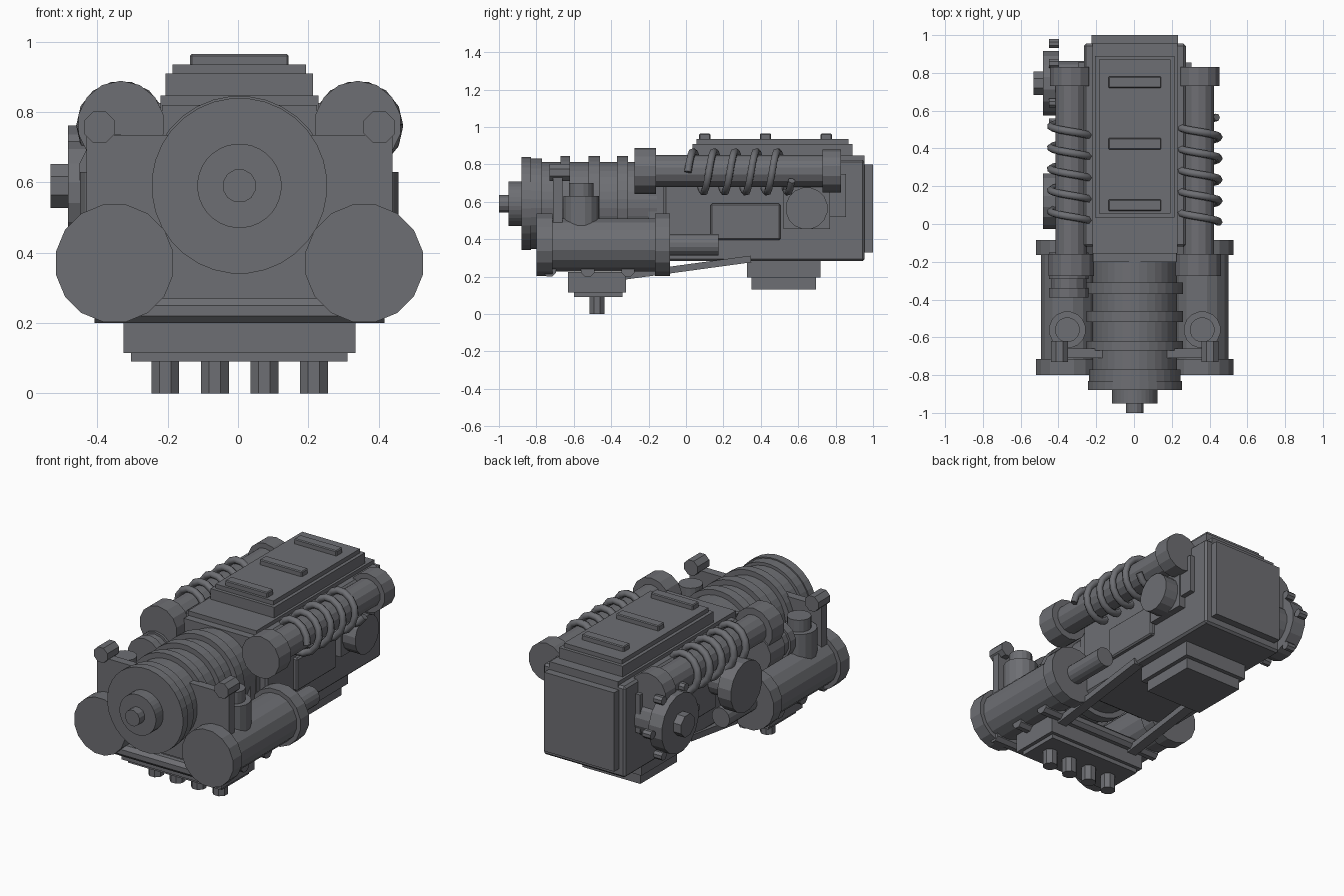
import bpy, bmesh, math
from mathutils import Matrix, Vector

if "Cube" in bpy.data.objects:
    bpy.data.objects.remove(bpy.data.objects["Cube"])

# Dark grey metal for everything
metal = bpy.data.materials.new("dark_metal")
metal.diffuse_color = (0.155, 0.158, 0.172, 1)
metal.use_nodes = True
metal.node_tree.nodes["Principled BSDF"].inputs["Base Color"].default_value = metal.diffuse_color
SHIFT = 0.004  # the body sits slightly right of centre


def add_mesh(name, bm):
    me = bpy.data.meshes.new(name)
    bm.to_mesh(me)
    bm.free()
    me.materials.append(metal)
    ob = bpy.data.objects.new(name, me)
    ob.location.x = SHIFT
    bpy.context.collection.objects.link(ob)
    return ob


def box(name, x, y, z, bevel=0.0):
    """Box from (min, max) ranges."""
    bm = bmesh.new()
    bmesh.ops.create_cube(bm, size=1)
    for v in bm.verts:
        v.co = Vector([(r[0] + r[1]) / 2 + c * (r[1] - r[0]) for c, r in zip(v.co, (x, y, z))])
    if bevel:
        bmesh.ops.bevel(bm, geom=bm.edges[:], offset=bevel, segments=1, affect='EDGES')
    return add_mesh(name, bm)


def lathe(name, axis, centre, profile, sides):
    """Stepped solid turned about an axis; profile = (position, radius) pairs.
    centre gives the two other coordinates in x, y, z order."""
    bm = bmesh.new()
    k = 'XYZ'.index(axis)
    c = list(centre)
    c.insert(k, 0)
    rings = []
    for pos, r in profile:
        ring = []
        for i in range(sides):
            a = 2 * math.pi * (i + 0.5) / sides
            p = [r * math.cos(a), r * math.sin(a)]
            p.insert(k, pos)
            ring.append(bm.verts.new([p[j] + c[j] for j in range(3)]))
        rings.append(ring)
    for a, b in zip(rings, rings[1:]):
        for i in range(sides):
            j = (i + 1) % sides
            bm.faces.new((a[i], a[j], b[j], b[i]))
    bm.faces.new(rings[0])
    bm.faces.new(rings[-1])
    bmesh.ops.recalc_face_normals(bm, faces=bm.faces[:])
    return add_mesh(name, bm)


def steps(*segs):
    """Start position, then (end position, radius) segments -> stepped profile."""
    out, pos = [], segs[0]
    for end, r in segs[1:]:
        out += [(pos, r), (end, r)]
        pos = end
    return out


# Main barrel with flanges, ribs, nose and bolt
lathe("barrel", 'Y', (0, 0.59),
      steps(-0.95, (-0.88, 0.12), (-0.83, 0.25), (-0.77, 0.243), (-0.67, 0.225), (-0.62, 0.256),
            (-0.52, 0.225), (-0.46, 0.256), (-0.37, 0.225), (-0.31, 0.256), (-0.1, 0.225)), 32)
lathe("nose_bolt", 'Y', (0, 0.59), steps(-1.0, (-0.94, 0.048)), 12)

# Housing with raised deck, back plate, neck and stepped top cover
box("housing", (-0.27, 0.27), (-0.12, 0.955), (0.283, 0.825), 0.012)
box("housing_deck", (-0.225, 0.225), (-0.155, 0.955), (0.35, 0.847))
box("back_plate", (-0.23, 0.23), (0.9, 1.0), (0.33, 0.8))
box("housing_neck", (-0.22, 0.22), (-0.2, -0.1), (0.35, 0.82))
box("cover_base", (-0.21, 0.21), (0.035, 0.89), (0.84, 0.91))
box("cover_top", (-0.19, 0.19), (0.055, 0.87), (0.9, 0.935))
for i, y in enumerate((0.1, 0.425, 0.75)):
    box(f"cover_rib_{i}", (-0.14, 0.14), (y - 0.03, y + 0.03), (0.92, 0.965), 0.005)

# Sump under the housing
box("sump_upper", (-0.215, 0.215), (0.325, 0.72), (0.195, 0.3))
box("sump_lower", (-0.19, 0.19), (0.35, 0.695), (0.13, 0.2))

# Front connector block with four bolts and cross rods
box("connector_upper", (-0.33, 0.33), (-0.63, -0.32), (0.115, 0.225))
box("connector_lower", (-0.308, 0.308), (-0.6, -0.34), (0.09, 0.13))
for i in range(4):
    lathe(f"connector_bolt_{i}", 'Z', (-0.211 + i * 0.141, -0.475), steps(0.0, (0.1, 0.043)), 8)
for i, y in enumerate((-0.73, -0.525, -0.31)):
    lathe(f"cross_rod_{i}", 'X', (y, 0.235), steps(-0.412, (0.412, 0.038)), 8)

# Cross plate behind the front flange
box("cross_plate", (-0.435, 0.435), (-0.71, -0.66), (0.27, 0.735))

for side, s in (("left", -1), ("right", 1)):
    def span(a, b):
        return tuple(sorted((s * a, s * b)))

    # Lower cylinder, its rod, its port and the pin above
    lathe(f"lower_cylinder_{side}", 'Y', (s * 0.355, 0.37),
          steps(-0.8, (-0.715, 0.17), (-0.165, 0.145), (-0.085, 0.17), (0.175, 0.058)), 16)
    lathe(f"port_{side}", 'Z', (s * 0.357, -0.56), steps(0.45, (0.63, 0.098), (0.7, 0.066)), 16)
    lathe(f"pin_{side}", 'Y', (s * 0.398, 0.757), steps(-0.73, (-0.62, 0.048)), 8)

    # Damper with spring coil
    lathe(f"damper_{side}", 'Y', (s * 0.337, 0.765),
          steps(-0.275, (-0.16, 0.124), (0.73, 0.085), (0.83, 0.115)), 14)
    cu = bpy.data.curves.new(f"spring_{side}", 'CURVE')
    cu.dimensions = '3D'
    cu.bevel_depth = 0.021
    cu.bevel_resolution = 1
    cu.use_fill_caps = True
    cu.materials.append(metal)
    sp = cu.splines.new('POLY')
    turns, seg = 4.95, 14
    n = int(turns * seg)
    sp.points.add(n)
    for i in range(n + 1):
        a = 2 * math.pi * i / seg
        sp.points[i].co = (s * 0.337 + 0.108 * math.cos(a), 0.01 + 0.555 * i / n,
                           0.76 + 0.108 * math.sin(a), 1)
    spring = bpy.data.objects.new(f"spring_{side}", cu)
    spring.location.x = SHIFT
    bpy.context.collection.objects.link(spring)

    # Side panels and slanted strap
    box(f"side_panel_{side}", span(0.25, 0.295), (0.13, 0.505), (0.395, 0.59), 0.008)
    box(f"disc_mount_{side}", span(0.25, 0.31), (0.52, 0.77), (0.455, 0.72))
    box(f"rear_bracket_{side}", span(0.25, 0.3), (0.77, 0.855), (0.52, 0.75))
    strap = box(f"strap_{side}", span(0.225, 0.285), (-0.35, 0.35), (-0.018, 0.018))
    strap.rotation_euler.x = math.atan2(0.09, 0.66)
    strap.location.z = 0.247

# Right side disc
lathe("right_disc", 'X', (0.645, 0.565), steps(0.28, (0.395, 0.113)), 16)

# Left side discs: a plain one, and one with hub bolt and bolt ring
lathe("left_front_disc", 'X', (0.12, 0.57), steps(-0.487, (-0.4, 0.15), (-0.25, 0.09)), 16)
lathe("left_rear_disc", 'X', (0.745, 0.59), steps(-0.487, (-0.4, 0.175), (-0.25, 0.12)), 16)
lathe("left_hub_bolt", 'X', (0.745, 0.59), steps(-0.537, (-0.48, 0.068)), 8)
for i in range(6):
    a = math.pi * i / 3
    lathe(f"ring_bolt_{i}", 'X', (0.745 + 0.21 * math.cos(a), 0.59 + 0.19 * math.sin(a)),
          steps(-0.454, (-0.4, 0.025)), 8)

# Reservoir tucked below the left damper
lathe("left_reservoir", 'Y', (-0.349, 0.63),
      steps(-0.39, (-0.34, 0.108), (-0.29, 0.095), (-0.15, 0.108)), 14)
